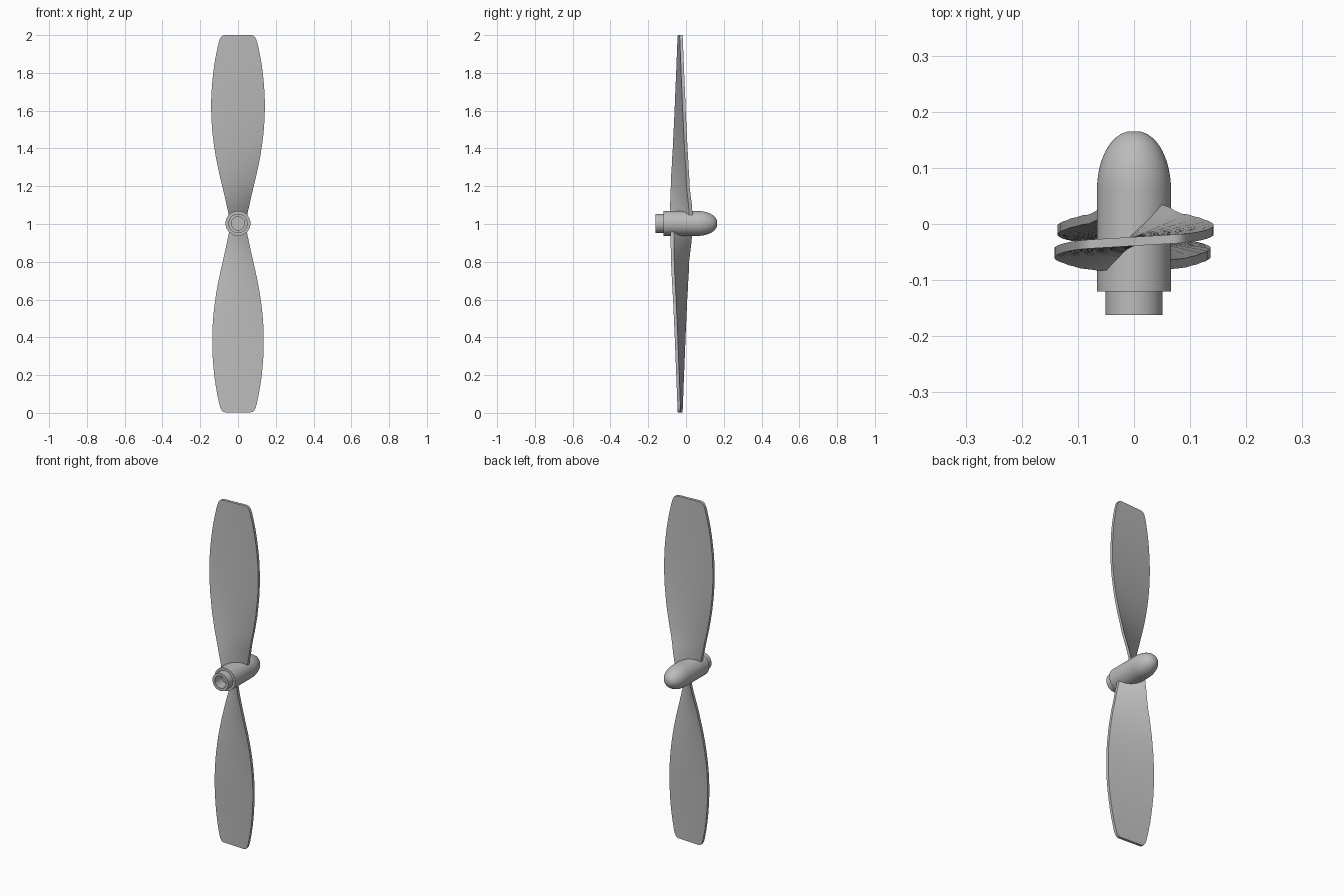
import bpy, bmesh, math

if "Cube" in bpy.data.objects:
    bpy.data.objects.remove(bpy.data.objects["Cube"])

HUB_Z = 1.003
grey = bpy.data.materials.new("plain grey")
grey.diffuse_color = (0.5, 0.5, 0.5, 1)
grey.use_nodes = True
grey.node_tree.nodes["Principled BSDF"].inputs["Base Color"].default_value = grey.diffuse_color


def finish(name, bm, angle):
    bmesh.ops.recalc_face_normals(bm, faces=bm.faces)
    me = bpy.data.meshes.new(name)
    bm.to_mesh(me)
    bm.free()
    me.materials.append(grey)
    ob = bpy.data.objects.new(name, me)
    bpy.context.collection.objects.link(ob)
    bpy.ops.object.select_all(action='DESELECT')
    ob.select_set(True)
    bpy.context.view_layer.objects.active = ob
    bpy.ops.object.shade_smooth_by_angle(angle=math.radians(angle))
    return ob


def lerp(table, t):
    for (a, u), (b, v) in zip(table, table[1:]):
        if t <= b:
            return u + (v - u) * (t - a) / (b - a)
    return table[-1][1]


# Hub: bored shaft collar, barrel and rounded nose, turned about the y axis
def make_hub():
    profile = [(0, -0.10), (0.035, -0.10), (0.035, -0.162), (0.051, -0.162),
               (0.051, -0.12), (0.066, -0.12), (0.066, 0.06)]
    for i in range(1, 13):
        a = math.radians(i * 6.8)
        profile.append((0.066 * math.cos(a) ** 0.92, 0.06 + 0.106 * math.sin(a)))
    profile.append((0, 0.165))
    bm = bmesh.new()
    vs = [bm.verts.new((r, y, HUB_Z)) for r, y in profile]
    edges = [bm.edges.new(p) for p in zip(vs, vs[1:])]
    bmesh.ops.spin(bm, geom=vs + edges, cent=(0, 0, HUB_Z), axis=(0, 1, 0),
                   angle=math.tau, steps=64)
    bmesh.ops.remove_doubles(bm, verts=bm.verts, dist=1e-5)
    finish("hub", bm, 35)


# Half width along the blade, measured from the hub centre
WIDTH = [(0.02, 0.046), (0.06, 0.052), (0.1, 0.061), (0.15, 0.072), (0.2, 0.084),
         (0.25, 0.096), (0.3, 0.107), (0.35, 0.117), (0.4, 0.125), (0.45, 0.132),
         (0.5, 0.137), (0.55, 0.1405), (0.6, 0.142), (0.65, 0.142), (0.7, 0.140),
         (0.75, 0.136), (0.8, 0.131), (0.85, 0.124), (0.9, 0.115), (0.95, 0.104),
         (0.97, 0.098), (0.98, 0.094), (0.99, 0.087), (0.995, 0.080), (0.997, 0.071)]
# Slope of the blade section: steep at the root, almost flat at the tip
TWIST = [(0.02, 1.1), (0.06, 0.95), (0.1, 0.8), (0.15, 0.62), (0.2, 0.49), (0.3, 0.34),
         (0.4, 0.245), (0.5, 0.19), (0.6, 0.15), (0.8, 0.10), (0.997, 0.06)]
N = 12


# Twisted blade: two offset sheets closed by a flat rim
def make_blade(name, sign, width_scale, length_scale):
    bm = bmesh.new()
    sides = []
    for half in (-0.008, 0.008):
        rows = []
        for r, w in WIDTH:
            k = lerp(TWIST, r)
            y0 = -0.031 + 0.009 * max(0, 1 - r / 0.2)
            thick = half * math.sqrt(1 + 0.3 * k * k)
            row = []
            for i in range(N + 1):
                x = w * width_scale * (2 * i / N - 1)
                row.append(bm.verts.new((sign * x, y0 + k * x + thick,
                                         HUB_Z + sign * r * length_scale)))
            rows.append(row)
        for a, b in zip(rows, rows[1:]):
            for i in range(N):
                bm.faces.new((a[i], a[i + 1], b[i + 1], b[i]))
        sides.append(rows)
    rims = []
    for rows in sides:
        rims.append(rows[0] + [r[-1] for r in rows[1:]] + rows[-1][-2::-1]
                    + [r[0] for r in rows[-2:0:-1]])
    f, b = rims
    for i in range(len(f)):
        j = (i + 1) % len(f)
        bm.faces.new((f[i], f[j], b[j], b[i]))
    finish(name, bm, 35)


make_hub()
make_blade("upper_blade", 1, 1.0, 1.0)
make_blade("lower_blade", -1, 0.96, 1.003)
